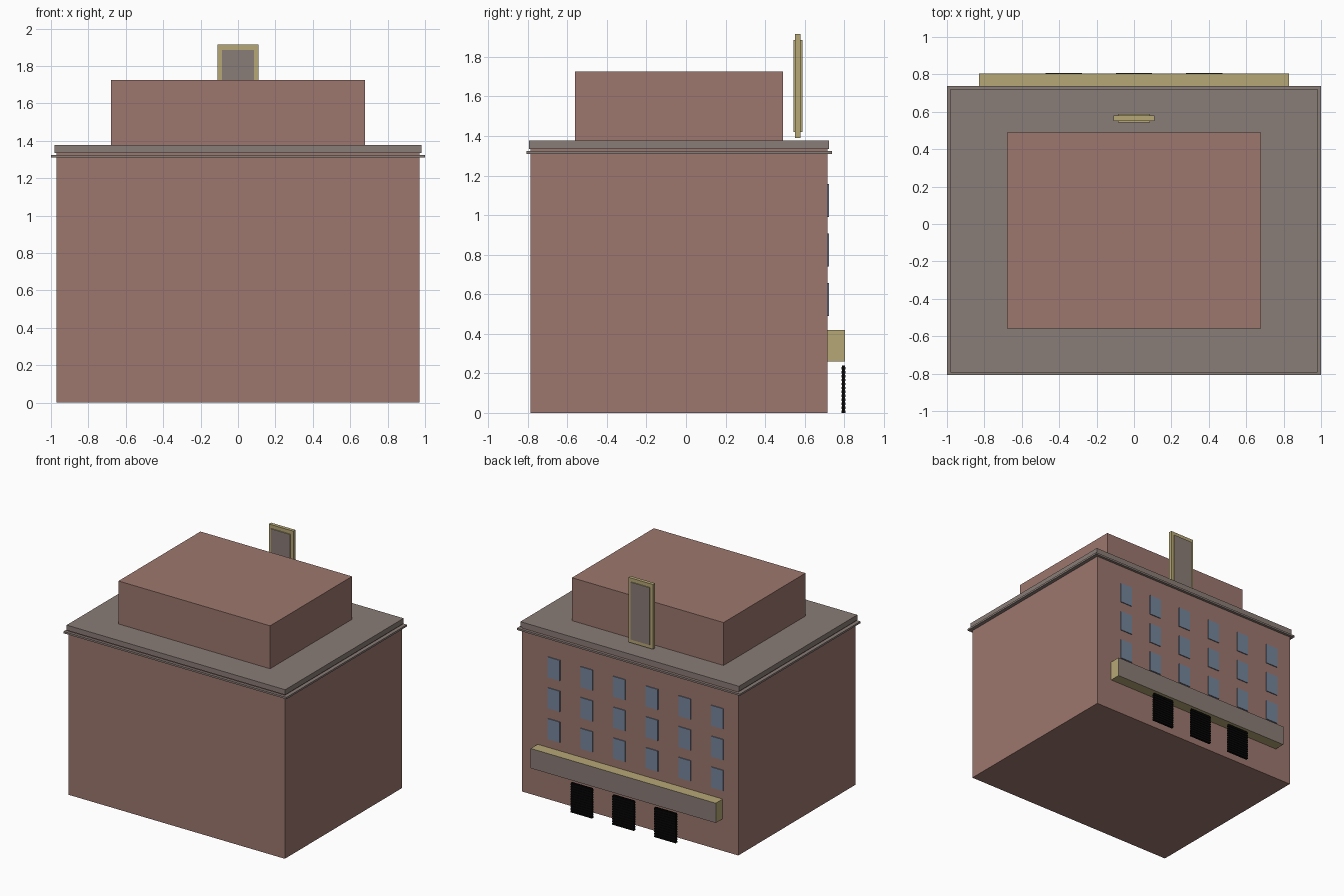
import bpy
import bmesh

cube = bpy.data.objects.get("Cube")
if cube:
    bpy.data.objects.remove(cube, do_unlink=True)


def material(name, rgb):
    m = bpy.data.materials.new(name)
    m.use_nodes = True
    colour = (*rgb, 1)
    m.diffuse_color = colour
    m.node_tree.nodes["Principled BSDF"].inputs["Base Color"].default_value = colour
    return m


brick = material("brick", (0.34, 0.185, 0.155))
stone = material("grey stone", (0.254, 0.205, 0.184))
tan = material("tan trim", (0.47, 0.39, 0.18))
glass = material("blue glass", (0.18, 0.235, 0.33))
black = material("black shutter", (0.002, 0.002, 0.002))


def add_box(bm, x, y, z):
    """Add a box spanning three (low, high) ranges."""
    verts = bmesh.ops.create_cube(bm, size=1)["verts"]
    for v in verts:
        v.co = [r[0] + (c + 0.5) * (r[1] - r[0]) for c, r in zip(v.co, (x, y, z))]


def build(name, boxes, mat, face_mat=None, facing=None):
    """Join boxes into one object; faces accepted by the rule get face_mat."""
    bm = bmesh.new()
    for b in boxes:
        add_box(bm, *b)
    bm.normal_update()
    if facing:
        for f in bm.faces:
            f.material_index = int(facing(f.normal))
    mesh = bpy.data.meshes.new(name)
    bm.to_mesh(mesh)
    bm.free()
    mesh.materials.append(mat)
    if face_mat:
        mesh.materials.append(face_mat)
    obj = bpy.data.objects.new(name, mesh)
    bpy.context.collection.objects.link(obj)
    return obj


def span(half, centre=0):
    return (centre - half, centre + half)


# Main block, cornice and penthouse
build("main_block", [(span(0.97), (-0.785, 0.715), (0, 1.335))], brick)
build("cornice_ledge", [(span(1.0), (-0.807, 0.737), (1.31, 1.325))], stone)
build("cornice_cap", [(span(0.98), (-0.795, 0.722), (1.335, 1.377))], stone)
build("penthouse", [(span(0.68), (-0.56, 0.49), (1.37, 1.725))], brick)

# Upright rooftop sign: tan slab with a raised grey panel on both faces
build("sign_frame", [(span(0.11), span(0.014, 0.566), (1.39, 1.915))], tan)
build("sign_panel", [(span(0.085), span(0.022, 0.566), (1.42, 1.885))],
      tan, stone, lambda n: abs(n.y) > 0.5)

# Entrance canopy with a grey fascia
build("canopy", [(span(0.83), (0.71, 0.804), (0.26, 0.42))],
      tan, stone, lambda n: n.y > 0.5)

# Three slatted entrance shutters
slats = 12
pitch = 0.24 / slats
for i, cx in enumerate((-0.375, 0, 0.375)):
    boxes = [(span(0.095, cx), (0.789, 0.803), (0, 0.24))]
    for s in range(slats):
        boxes.append((span(0.097, cx), (0.786, 0.807),
                      (s * pitch, (s + 0.6) * pitch)))
    build(f"entrance_shutter_{i + 1}", boxes, black)

# Window grid on the rear wall
windows = [(span(0.054, -0.784 + 0.293 * col), (0.71, 0.722),
            span(0.083, 0.573 + 0.25 * row))
           for col in range(6) for row in range(3)]
build("windows", windows, glass)
